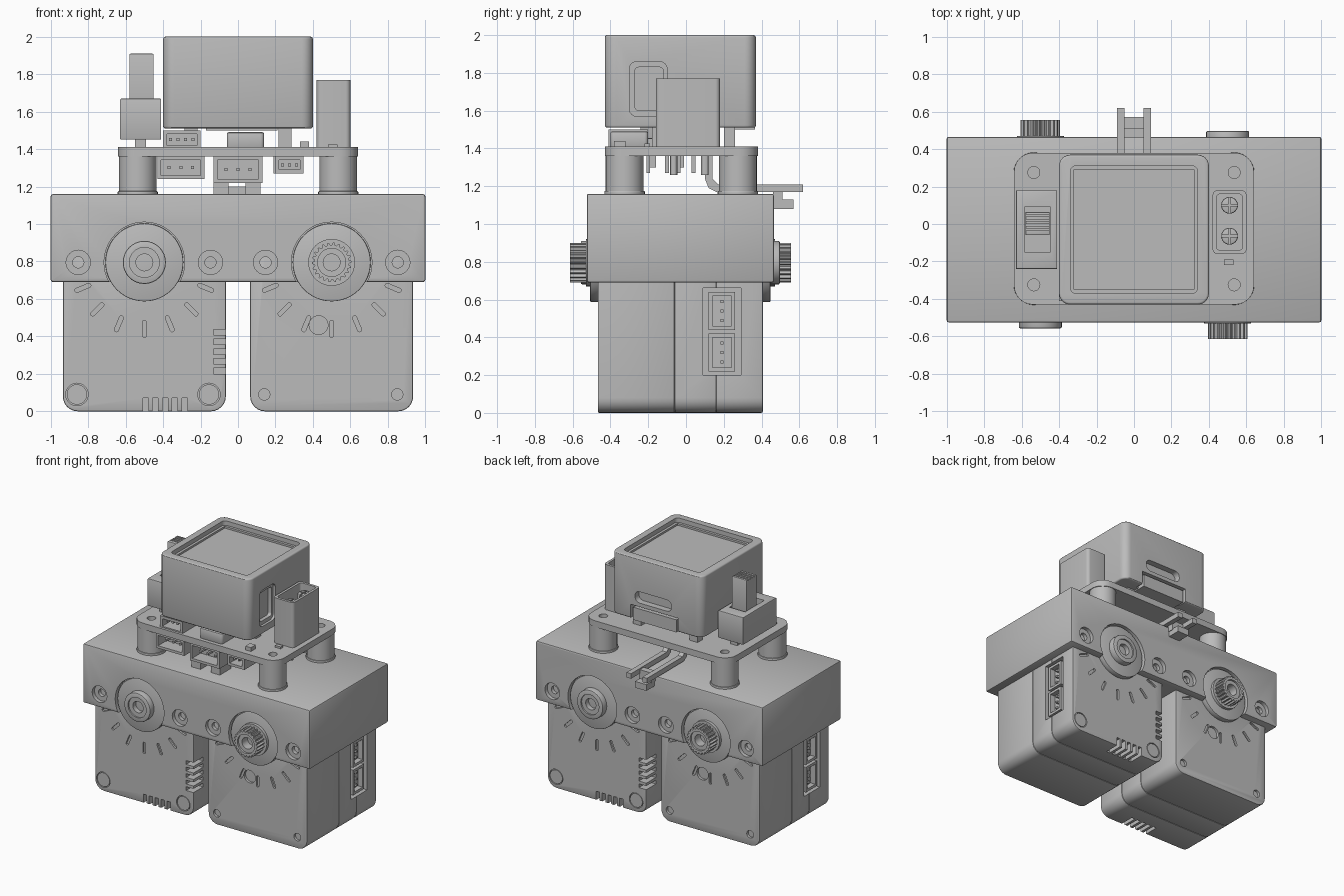
import bpy, bmesh
from math import sin, cos, pi, radians

default = bpy.data.objects.get("Cube")
if default:
    bpy.data.objects.remove(default, do_unlink=True)

grey = bpy.data.materials.new("plain_grey")
grey.use_nodes = True
grey.diffuse_color = (0.5, 0.5, 0.5, 1)
grey.node_tree.nodes["Principled BSDF"].inputs["Base Color"].default_value = grey.diffuse_color
parts = []


# Profiles
def circle(u, v, r, sides=32):
    return [(u + r * cos(2 * pi * i / sides), v + r * sin(2 * pi * i / sides)) for i in range(sides)]


def rect(u0, u1, v0, v1, r=0, steps=6):
    if not r:
        return [(u0, v0), (u1, v0), (u1, v1), (u0, v1)]
    corners = [(u1 - r, v1 - r), (u0 + r, v1 - r), (u0 + r, v0 + r), (u1 - r, v0 + r)]
    points = []
    for quarter, (u, v) in enumerate(corners):
        for i in range(steps + 1):
            a = (quarter + i / steps) * pi / 2
            points.append((u + r * cos(a), v + r * sin(a)))
    return points


def turned(points, angle, u, v):
    c, s = cos(angle), sin(angle)
    return [(u + p * c - q * s, v + p * s + q * c) for p, q in points]


# Extrude a profile along an axis, optionally rounding its rims
def prism(name, points, axis, low, high, rim=0, rim_steps=2):
    place = {"x": lambda p, t: (t, p[0], p[1]),
             "y": lambda p, t: (p[0], t, p[1]),
             "z": lambda p, t: (p[0], p[1], t)}[axis]
    bm = bmesh.new()
    ends = [[bm.verts.new(place(p, t)) for p in points] for t in (low, high)]
    caps = [bm.faces.new(ring) for ring in ends]
    n = len(points)
    for i in range(n):
        j = (i + 1) % n
        bm.faces.new((ends[0][i], ends[0][j], ends[1][j], ends[1][i]))
    bmesh.ops.recalc_face_normals(bm, faces=bm.faces)
    if rim:
        edges = [e for cap in caps for e in cap.edges]
        bmesh.ops.bevel(bm, geom=edges, offset=rim, segments=rim_steps, profile=0.5, affect="EDGES")
    mesh = bpy.data.meshes.new(name)
    bm.to_mesh(mesh)
    bm.free()
    mesh.materials.append(grey)
    obj = bpy.data.objects.new(name, mesh)
    bpy.context.scene.collection.objects.link(obj)
    parts.append(obj)
    return obj


# Subtract a list of (profile, axis, low, high) pockets
def carve(obj, pockets):
    cutters = []
    for pocket in pockets:
        cutter = prism("cutter", *pocket)
        parts.remove(cutter)
        cutter.hide_render = True
        mod = obj.modifiers.new("pocket", "BOOLEAN")
        mod.operation, mod.solver, mod.object = "DIFFERENCE", "EXACT", cutter
        cutters.append(cutter)
    bpy.context.view_layer.update()
    graph = bpy.context.evaluated_depsgraph_get()
    mesh = bpy.data.meshes.new_from_object(obj.evaluated_get(graph))
    obj.modifiers.clear()
    obj.data = mesh
    for cutter in cutters:
        bpy.data.objects.remove(cutter, do_unlink=True)


# Pin socket opening towards "mouth"
def socket(name, axis, u0, u1, v0, v1, base, mouth, pins=4):
    floor = base + (mouth - base) * 0.4
    wall = 0.02
    over = mouth + (mouth - base) * 0.1
    shell = prism(name, rect(u0, u1, v0, v1), axis, min(base, mouth), max(base, mouth))
    inner = rect(u0 + wall, u1 - wall, v0 + wall, v1 - wall)
    carve(shell, [(inner, axis, min(floor, over), max(floor, over))])
    tip = mouth + (base - mouth) * 0.2
    for i in range(pins):
        f = (i + 1) / (pins + 1)
        if u1 - u0 > v1 - v0:
            u, v = u0 + (u1 - u0) * f, (v0 + v1) / 2
        else:
            u, v = (u0 + u1) / 2, v0 + (v1 - v0) * f
        prism(name + "_pin", rect(u - 0.008, u + 0.008, v - 0.008, v + 0.008),
              axis, min(floor, tip), max(floor, tip))


MID = -0.03              # middle of the housing, front to back
FRONT, BACK = MID - 0.495, MID + 0.495
SHAFT_X, SHAFT_Z = 0.5, 0.795

# Housing with round openings and countersunk screw holes on both faces
housing = prism("housing", rect(-1, 1, 0.69, 1.16, 0.012, 2), "y", FRONT, BACK, 0.01)
pockets = []
for face, inward in ((FRONT, 1), (BACK, -1)):
    def pocket(points, depth):
        a, b = face - 0.02 * inward, face + depth * inward
        pockets.append((points, "y", min(a, b), max(a, b)))
    for x in (-SHAFT_X, SHAFT_X):
        pocket(circle(x, SHAFT_Z, 0.215, 48), 0.035)
        for dx in (-0.353, 0.353):
            pocket(circle(x + dx, SHAFT_Z, 0.065, 24), 0.03)
            pocket(circle(x + dx, SHAFT_Z, 0.03, 16), 0.06)
carve(housing, pockets)

# Servo: three casings whose rounded rims leave seams
first_servo_part = len(parts)
NEAR, FAR = MID - 0.437, MID + 0.437
outline = rect(0.065, 0.935, 0, 0.9, 0.08)
casings = [prism(name, outline, "y", a, b, 0.008) for name, a, b in
           (("servo_front_case", NEAR, -0.06), ("servo_middle_case", -0.06, 0.16), ("servo_back_case", 0.16, FAR))]


def ticks(low, high):
    return [(turned(rect(0.31, 0.4, -0.011, 0.011, 0.01, 3), radians(a), SHAFT_X, SHAFT_Z), "y", low, high)
            for a in (202.5, 225, 247.5, 270, 292.5, 315, 337.5)]


plug = (rect(0.09, 0.29, 0.2, 0.66), "x", 0.88, 1)
front_cuts = ticks(NEAR - 0.1, NEAR + 0.015)
front_cuts += [(circle(x, z, r), "y", NEAR - 0.1, NEAR + 0.02)
               for x, z, r in ((0.14, 0.09, 0.03), (0.85, 0.09, 0.03), (0.43, 0.46, 0.05))]
carve(casings[0], front_cuts)
carve(casings[1], [plug])
back_cuts = ticks(FAR - 0.015, FAR + 0.1) + [plug]
for i in range(5):      # cooling slots
    z, x = 0.2 + i * 0.052, 0.27 + i * 0.052
    back_cuts.append((rect(0, 0.13, z, z + 0.03), "y", FAR - 0.12, FAR + 0.1))
    back_cuts.append((rect(x, x + 0.03, -0.1, 0.07), "y", FAR - 0.12, FAR + 0.1))
back_cuts += [(circle(x, 0.09, 0.06), "y", FAR - 0.015, FAR + 0.1) for x in (0.155, 0.86)]
carve(casings[2], back_cuts)
for x in (0.155, 0.86):
    prism("servo_case_screw", circle(x, 0.09, 0.054), "y", FAR - 0.03, FAR - 0.002)
for z in (0.22, 0.44):
    socket("servo_socket", "x", 0.12, 0.26, z, z + 0.2, 0.86, 0.93, 3)

# Servo shaft: round bosses, toothed output in front, idler behind
prism("servo_front_boss", circle(SHAFT_X, SHAFT_Z, 0.208, 48), "y", NEAR - 0.04, NEAR + 0.01, 0.005)
prism("servo_back_boss", circle(SHAFT_X, SHAFT_Z, 0.208, 48), "y", FAR - 0.01, FAR + 0.04, 0.005)
teeth = 22
spline = []
for i in range(teeth * 4):
    r = 0.106 if i % 4 < 2 else 0.092
    a = 2 * pi * i / (teeth * 4)
    spline.append((SHAFT_X + r * cos(a), SHAFT_Z + r * sin(a)))
gear = prism("servo_output_gear", spline, "y", FRONT - 0.09, NEAR)
carve(gear, [(circle(SHAFT_X, SHAFT_Z, 0.075), "y", FRONT - 0.2, FRONT - 0.075),
             (circle(SHAFT_X, SHAFT_Z, 0.045), "y", FRONT - 0.2, FRONT)])
prism("servo_gear_collar", circle(SHAFT_X, SHAFT_Z, 0.125), "y", FRONT - 0.005, NEAR)
idler = prism("servo_idler", circle(SHAFT_X, SHAFT_Z, 0.115), "y", FAR, BACK + 0.032, 0.008)
carve(idler, [(circle(SHAFT_X, SHAFT_Z, 0.08), "y", BACK + 0.02, BACK + 0.1),
              (circle(SHAFT_X, SHAFT_Z, 0.045), "y", BACK - 0.03, BACK + 0.1)])

# Second servo is the first turned half way round
for part in parts[first_servo_part:]:
    twin = part.copy()
    twin.name = part.name.replace("servo", "right_servo", 1)
    part.name = part.name.replace("servo", "left_servo", 1)
    twin.rotation_euler.z = pi
    twin.location.y = 2 * MID
    bpy.context.scene.collection.objects.link(twin)
    parts.append(twin)

# Circuit board on four standoffs
board = prism("circuit_board", rect(-0.64, 0.64, -0.43, 0.38, 0.1), "z", 1.36, 1.41)
posts = [(x, y) for x in (-0.535, 0.535) for y in (-0.325, 0.275)]
carve(board, [(circle(x, y, 0.032, 20), "z", 1.3, 1.5) for x, y in posts])
for x, y in posts:
    prism("standoff", circle(x, y, 0.1), "z", 1.15, 1.365)
    prism("standoff_foot", circle(x, y, 0.107), "z", 1.15, 1.175, 0.005)

# Display case with sunken screen and side openings
LEFT = 0.4
case = prism("display_case", rect(-LEFT, LEFT, -0.43, 0.37, 0.06), "z", 1.51, 2, 0.012, 3)
carve(case, [(rect(-0.34, 0.34, -0.37, 0.31, 0.03), "z", 1.965, 2.1),
             (rect(-0.32, 0.32, -0.35, 0.29), "z", 1.95, 2.1),
             (rect(-0.3, -0.1, 1.57, 1.86, 0.04), "x", LEFT - 0.02, LEFT + 0.1),
             (rect(-0.27, -0.12, 1.6, 1.83, 0.02), "x", LEFT - 0.05, LEFT + 0.1),
             (rect(-0.13, 0.19, 1.65, 1.74, 0.04), "y", 0.32, 0.5),
             (rect(-0.19, 0.23, 1.4, 1.62), "y", 0.3, 0.5)])
prism("display_back_port", rect(-0.17, 0.21, 1.5, 1.6), "y", 0.25, 0.365)
for x in (-0.25, 0.25):
    for y in (-0.15, 0.23):
        prism("display_post", rect(x - 0.035, x + 0.035, y - 0.03, y + 0.03), "z", 1.4, 1.52)

# Board sockets and chips
for u0, u1, v0 in ((-0.43, -0.18, 1.24), (-0.13, 0.13, 1.22), (0.2, 0.35, 1.27)):
    socket("lower_socket", "y", u0, u1, v0, 1.362, -0.24, -0.42, 3)
for x in (-0.1, 0.07):
    prism("socket_leg", rect(x - 0.03, x + 0.05, 1.16, 1.23), "y", -0.4, -0.26)
socket("upper_socket", "y", -0.4, -0.2, 1.4, 1.5, -0.2, -0.41)
prism("shielded_chip", rect(-0.06, 0.14, -0.4, -0.2, 0.02), "z", 1.4, 1.49, 0.01)
prism("small_chip", rect(0.48, 0.53, -0.22, -0.19), "z", 1.4, 1.425)
prism("small_capacitor", rect(0.33, 0.38, -0.38, -0.32), "z", 1.4, 1.44)

# Power plug with two round contacts
shell = prism("power_plug", rect(0.42, 0.6, -0.16, 0.18, 0.025), "z", 1.41, 1.77)
carve(shell, [(rect(0.44, 0.58, -0.14, 0.16, 0.02), "z", 1.5, 1.9)])
for y in (-0.065, 0.1):
    contact = prism("power_contact", circle(0.51, y, 0.045, 24), "z", 1.48, 1.73, 0.008)
    carve(contact, [(rect(0.505, 0.515, y - 0.1, y + 0.1), "z", 1.6, 1.8),
                    (rect(0.4, 0.6, y - 0.005, y + 0.005), "z", 1.6, 1.8)])
    prism("power_tail", circle(0.51, y, 0.02, 12), "z", 1.26, 1.37)

# Slide switch with ridged lever
body = prism("switch_body", rect(-0.63, -0.41, -0.24, 0.18), "z", 1.45, 1.67, 0.008)
carve(body, [(rect(-0.585, -0.445, -0.15, 0.09), "z", 1.62, 1.8)])
lever = prism("switch_lever", rect(-0.58, -0.45, -0.06, 0.065), "z", 1.55, 1.91, 0.008)
carve(lever, [(rect(-0.6, -0.4, y, y + 0.01), "z", 1.9, 2) for y in (-0.035, -0.01, 0.015, 0.04)])
for y in (-0.18, -0.03, 0.12):
    prism("switch_tail", rect(-0.55, -0.49, y - 0.02, y + 0.02), "z", 1.3, 1.46)

# Bent pins reaching out behind, with their spacer block
bend = [(0.1, 1.37), (0.1, 1.24), (0.12, 1.19), (0.16, 1.17), (0.62, 1.17),
        (0.62, 1.21), (0.17, 1.21), (0.14, 1.24), (0.14, 1.37)]
for x in (-0.07, 0.07):
    prism("bent_pin", bend, "x", x - 0.02, x + 0.02)
prism("pin_block", rect(-0.05, 0.05, 1.08, 1.13), "y", 0.45, 0.57)
prism("pin_block_bridge", rect(-0.055, 0.055, 1.12, 1.2), "y", 0.46, 0.51)
for x, y in ((-0.25, -0.2), (0, -0.04), (0.2, 0.04), (0.3, -0.1)):
    prism("solder_tail", rect(x - 0.01, x + 0.01, y - 0.01, y + 0.01), "z", 1.27, 1.37)

# Smooth round surfaces, keep hard edges
bpy.ops.object.select_all(action="DESELECT")
for part in parts:
    part.select_set(True)
bpy.context.view_layer.objects.active = parts[0]
bpy.ops.object.shade_smooth_by_angle(angle=radians(30))
